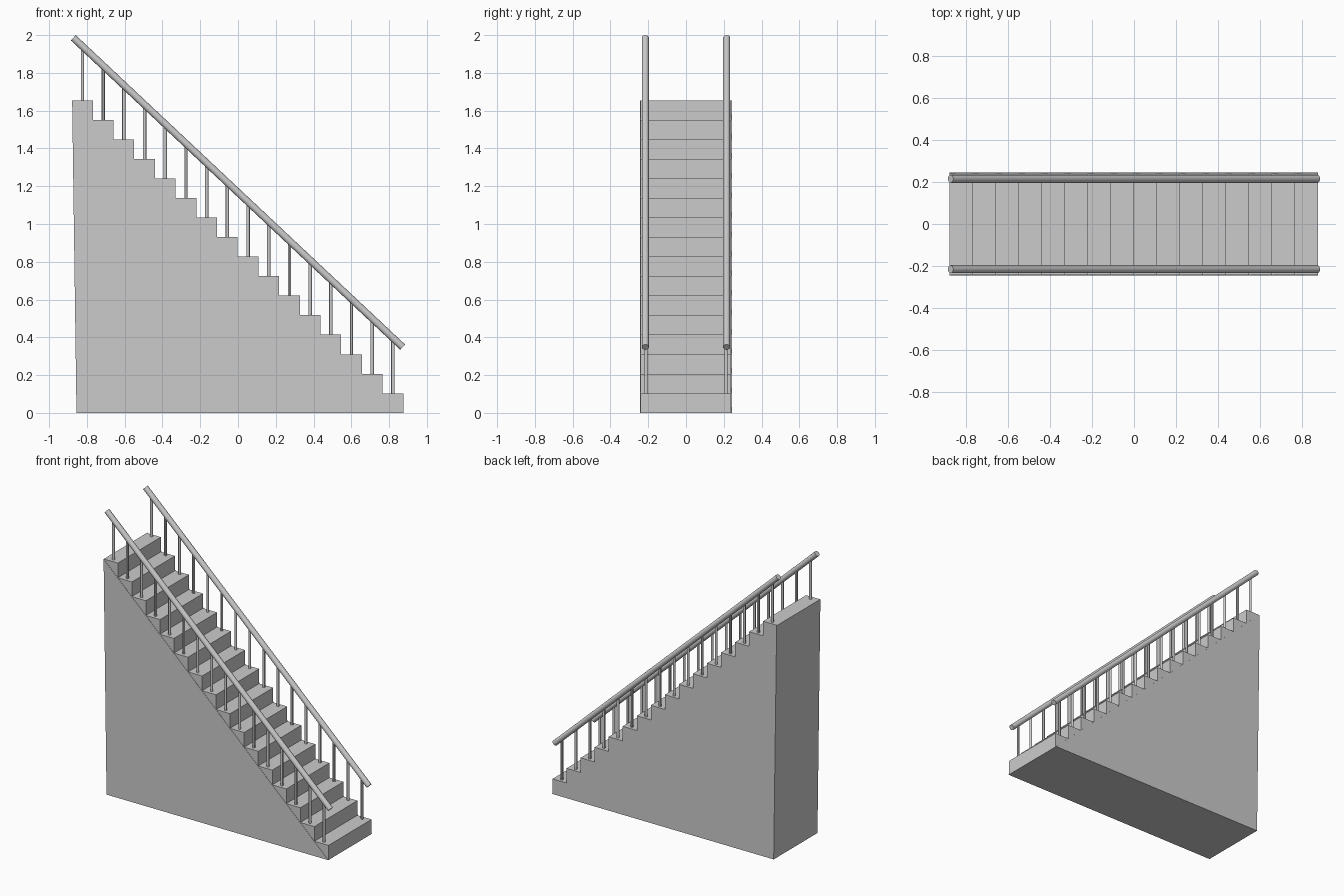
import bpy
import bmesh
from mathutils import Vector

if "Cube" in bpy.data.objects:
    bpy.data.objects.remove(bpy.data.objects["Cube"])

N = 16
X_LOW, X_TOP, HEIGHT = 0.875, -0.878, 1.655
RUN = (X_LOW - X_TOP) / N
RISE = HEIGHT / N


def prism(name, profile, y0, y1):
    """Extrude an x-z profile along y."""
    bm = bmesh.new()
    face = bm.faces.new([bm.verts.new((x, y0, z)) for x, z in profile])
    new = bmesh.ops.extrude_face_region(bm, geom=[face])["geom"]
    bmesh.ops.translate(bm, vec=(0, y1 - y0, 0),
                        verts=[v for v in new if isinstance(v, bmesh.types.BMVert)])
    bmesh.ops.recalc_face_normals(bm, faces=bm.faces)
    me = bpy.data.meshes.new(name)
    bm.to_mesh(me)
    bm.free()
    ob = bpy.data.objects.new(name, me)
    bpy.context.collection.objects.link(ob)
    return ob


def rod(name, a, b, radius, sides):
    a, b = Vector(a), Vector(b)
    bpy.ops.mesh.primitive_cylinder_add(vertices=sides, radius=radius,
                                        depth=(b - a).length, location=(a + b) / 2)
    ob = bpy.context.object
    ob.name = name
    ob.rotation_euler = (b - a).to_track_quat('Z', 'Y').to_euler()
    bpy.ops.object.shade_smooth_by_angle()
    return ob


# Solid base under the flight, with a slightly leaning back wall
prism("base_wall", [(-0.855, 0), (X_LOW, 0), (X_TOP, HEIGHT)], -0.244, 0.244)

# Stepped flight resting on the slope
steps = [(X_LOW, 0)]
for i in range(N):
    steps += [(X_LOW - i * RUN, (i + 1) * RISE), (X_LOW - (i + 1) * RUN, (i + 1) * RISE)]
prism("steps", steps, -0.242, 0.238)

# Handrails with one baluster per step
RAIL_TOP, RAIL_LOW = (-0.872, 1.986), (0.872, 0.348)
slope = (RAIL_LOW[1] - RAIL_TOP[1]) / (RAIL_LOW[0] - RAIL_TOP[0])
for side, s in (("front", -1), ("back", 1)):
    y = s * 0.215
    rod(f"handrail_{side}", (RAIL_LOW[0], y, RAIL_LOW[1]),
        (RAIL_TOP[0], y, RAIL_TOP[1]), 0.019, 16)
    for i in range(N):
        x = X_LOW - (i + 0.5) * RUN
        z_rail = RAIL_TOP[1] + slope * (x - RAIL_TOP[0])
        rod(f"baluster_{side}_{i + 1}", (x, s * 0.212, (i + 1) * RISE),
            (x, s * 0.212, z_rail), 0.009, 12)
